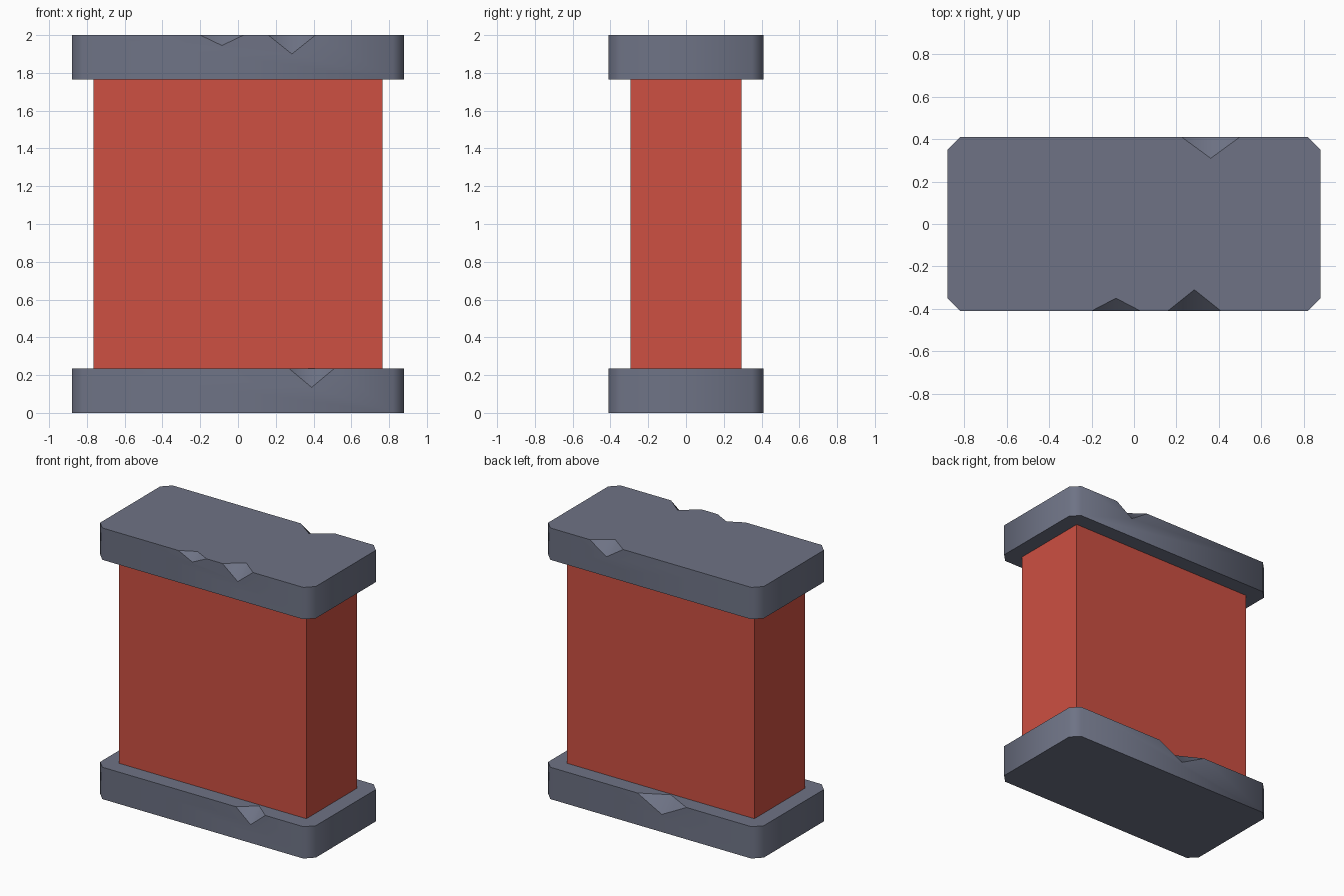
import bpy, bmesh
from mathutils import Vector

if "Cube" in bpy.data.objects:
    bpy.data.objects.remove(bpy.data.objects["Cube"])


def material(name, rgb):
    m = bpy.data.materials.new(name)
    m.diffuse_color = (*rgb, 1)
    m.use_nodes = True
    m.node_tree.nodes["Principled BSDF"].inputs["Base Color"].default_value = m.diffuse_color
    return m


grey = material("slate grey", (0.156, 0.171, 0.235))
red = material("brick red", (0.61, 0.08, 0.054))

HX, HY, CORNER, THICK = 0.88, 0.41, 0.06, 0.235
BODY_X, BODY_Y = 0.765, 0.295


def finish(bm, name, mat):
    bmesh.ops.recalc_face_normals(bm, faces=bm.faces)
    me = bpy.data.meshes.new(name)
    bm.to_mesh(me)
    bm.free()
    me.materials.append(mat)
    ob = bpy.data.objects.new(name, me)
    bpy.context.collection.objects.link(ob)
    return ob


def slab(name, z0, front, back):
    """Plate with cut corners; notches are (x, half width, depth in, depth down)."""
    bm = bmesh.new()
    z1 = z0 + THICK
    top, bottom, sides, chips = [], [], [], []
    # Each half is built facing front; the back half is the same turned by 180 degrees
    for s, notches in ((1, front), (-1, back)):
        def v(x, y, z):
            return bm.verts.new(Vector((s * x, s * y, z)))
        ex = HX - CORNER
        edge = [v(-ex, -HY, z1)]       # upper rim of the long side face
        rim = [edge[0]]                # outline of the top face
        for x, half, din, down in sorted((s * n[0], *n[1:]) for n in notches):
            a, b = v(x - half, -HY, z1), v(x + half, -HY, z1)
            c, d = v(x, -HY + din, z1), v(x, -HY, z1 - down)
            edge += [a, d, b]
            rim += [a, c, b]
            chips += [(a, d, c), (d, b, c)]
        end = [v(ex, -HY, z1), v(HX, -HY + CORNER, z1), v(HX, HY - CORNER, z1)]
        edge.append(end[0])
        top += rim + end[:2] + end[2:]
        low = [v(x, y, z0) for x, y in ((-ex, -HY), (ex, -HY), (HX, -HY + CORNER), (HX, HY - CORNER))]
        bottom += low
        sides.append([low[1], low[0]] + edge)
        for i in range(2):
            sides.append([low[i + 2], low[i + 1], end[i], end[i + 1]])
        # remember the ends to close the last corner
        sides.append((low[3], end[2], low[0], rim[0]))
    # corner faces joining one half to the other
    c1, c2 = sides[3], sides[7]
    sides[3] = [c2[2], c1[0], c1[1], c2[3]]
    sides[7] = [c1[2], c2[0], c2[1], c1[3]]
    caps = {bm.faces.new(top), bm.faces.new(bottom)}
    for f in sides:
        bm.faces.new(f)
    chip_faces = {bm.faces.new(f) for f in chips}
    # Smooth around the corners and within chips, sharp at the rims
    for f in bm.faces:
        f.smooth = True
    for e in bm.edges:
        linked = set(e.link_faces)
        e.smooth = not (linked & caps) and len(linked & chip_faces) != 1
    return finish(bm, name, grey)


# Lower and upper plates with chipped edges
slab("bottom_slab", 0, [(0.39, 0.12, 0.10, 0.10)], [(-0.09, 0.20, 0.105, 0.105)])
slab("top_slab", 2 - THICK,
     [(-0.085, 0.115, 0.06, 0.055), (0.285, 0.125, 0.10, 0.10)],
     [(0.362, 0.137, 0.10, 0.09)])

# Plain block between the plates
bm = bmesh.new()
bmesh.ops.create_cube(bm, size=2)
for vert in bm.verts:
    vert.co = (vert.co.x * BODY_X, vert.co.y * BODY_Y, 1 + vert.co.z * (1 - THICK))
finish(bm, "body_block", red)
